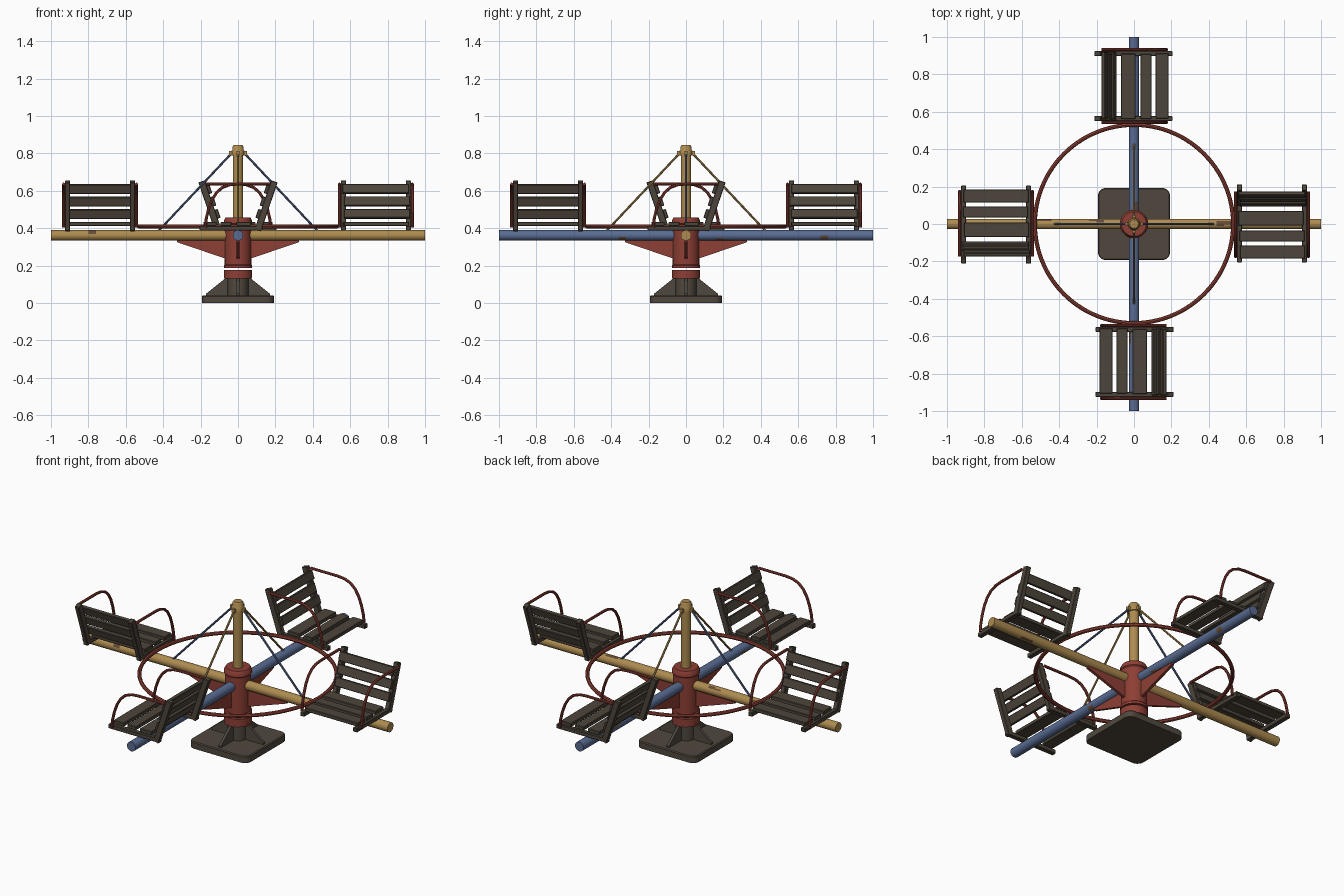
import bpy, bmesh, math, random
from mathutils import Vector, Matrix

if "Cube" in bpy.data.objects:
    bpy.data.objects.remove(bpy.data.objects["Cube"])

random.seed(4)


def mat(name, rgb):
    m = bpy.data.materials.new(name)
    m.diffuse_color = (*rgb, 1)
    m.use_nodes = True
    m.node_tree.nodes["Principled BSDF"].inputs["Base Color"].default_value = m.diffuse_color
    return m


RED = mat("faded red paint", (0.27, 0.05, 0.035))
YELLOW = mat("ochre yellow paint", (0.42, 0.26, 0.08))
BLUE = mat("dull blue paint", (0.10, 0.15, 0.29))
WOOD = mat("weathered dark wood", (0.075, 0.06, 0.043))
STEEL = mat("dark base steel", (0.08, 0.064, 0.048))
RUST = mat("rust", (0.13, 0.07, 0.035))


def finish(bm, name, mats, smooth=False):
    bmesh.ops.recalc_face_normals(bm, faces=bm.faces)
    me = bpy.data.meshes.new(name)
    bm.to_mesh(me)
    bm.free()
    for m in mats:
        me.materials.append(m)
    ob = bpy.data.objects.new(name, me)
    bpy.context.collection.objects.link(ob)
    if smooth:
        bpy.ops.object.select_all(action='DESELECT')
        ob.select_set(True)
        bpy.context.view_layer.objects.active = ob
        bpy.ops.object.shade_smooth_by_angle(angle=math.radians(40))
    return ob


def lathe(name, profile, m, n=28):
    """Spin (radius, z) points around z; zero radius closes the ends."""
    bm = bmesh.new()
    vs = [bm.verts.new((r, 0, z)) for r, z in profile]
    es = [bm.edges.new(p) for p in zip(vs, vs[1:])]
    bmesh.ops.spin(bm, geom=vs + es, cent=(0, 0, 0), axis=(0, 0, 1),
                   angle=2 * math.pi, steps=n)
    bmesh.ops.remove_doubles(bm, verts=bm.verts, dist=1e-5)
    return finish(bm, name, [m], True)


def tube(name, pts, r, m, n=8, closed=False):
    """Sweep a circle along a path."""
    pts = [Vector(p) for p in pts]
    bm = bmesh.new()
    rings = []
    for i, p in enumerate(pts):
        a = pts[i - 1] if i or closed else p
        b = pts[(i + 1) % len(pts)] if i < len(pts) - 1 or closed else p
        t = (b - a).normalized()
        ref = Vector((0, 0, 1)) if abs(t.z) < 0.99 and closed else Vector((0.13, 0.99, 0.05))
        if abs(t.dot(ref)) > 0.95:
            ref = Vector((0, 0, 1))
        u = t.cross(ref).normalized()
        v = t.cross(u)
        rings.append([bm.verts.new(p + r * (u * math.cos(k * math.tau / n) + v * math.sin(k * math.tau / n)))
                      for k in range(n)])
    pairs = list(zip(rings, rings[1:])) + ([(rings[-1], rings[0])] if closed else [])
    for A, B in pairs:
        for k in range(n):
            bm.faces.new((A[k], A[(k + 1) % n], B[(k + 1) % n], B[k]))
    if not closed:
        bm.faces.new(rings[0])
        bm.faces.new(rings[-1])
    return finish(bm, name, [m], True)


def prism(name, poly, y0, y1, m, bevel=0):
    """Extrude an (x, z) outline along y."""
    bm = bmesh.new()
    f = bm.faces.new([bm.verts.new((x, y0, z)) for x, z in poly])
    g = bmesh.ops.extrude_face_region(bm, geom=[f])["geom"]
    bmesh.ops.translate(bm, vec=(0, y1 - y0, 0), verts=[v for v in g if isinstance(v, bmesh.types.BMVert)])
    if bevel:
        bmesh.ops.bevel(bm, geom=bm.edges[:], offset=bevel, segments=1, affect='EDGES')
    return finish(bm, name, [m])


def turn(ob, k):
    ob.data.transform(Matrix.Rotation(k * math.pi / 2, 4, 'Z'))


# base plate with rounded corners
bm = bmesh.new()
bmesh.ops.create_cube(bm, size=1, matrix=Matrix.Translation((0, 0, 0.02)) @ Matrix.Diagonal((0.385, 0.385, 0.04, 1)))
bmesh.ops.bevel(bm, geom=[e for e in bm.edges if abs(e.verts[0].co.z - e.verts[1].co.z) > 0.01],
                offset=0.04, segments=5, profile=0.5, affect='EDGES')
bmesh.ops.bevel(bm, geom=[e for e in bm.edges if min(v.co.z for v in e.verts) > 0.039],
                offset=0.005, segments=1, affect='EDGES')
finish(bm, "base_plate", [STEEL])

# pedestal, hub and mast
lathe("pedestal", [(0, 0.03), (0.056, 0.03), (0.056, 0.135), (0, 0.135)], STEEL)
lathe("hub_collar", [(0, 0.13), (0.076, 0.13), (0.076, 0.177), (0, 0.177)], RED)
lathe("hub", [(0, 0.186), (0.076, 0.186), (0.076, 0.2), (0.071, 0.205), (0.071, 0.42), (0.076, 0.425),
              (0.076, 0.44), (0.066, 0.457), (0, 0.457)], RED)
lathe("mast", [(0, 0.44), (0.028, 0.44), (0.028, 0.79), (0.034, 0.79), (0.034, 0.815), (0.03, 0.82),
               (0.03, 0.835), (0.023, 0.845), (0, 0.845)], YELLOW)

# footrest hoop
tube("hoop", [(0.53 * math.cos(a * math.tau / 72), 0.53 * math.sin(a * math.tau / 72), 0.41)
              for a in range(72)], 0.011, RED, 8, True)


# arms with random rust patches
def arm(name, m, along_y, chance):
    ob = tube(name, [(-1 + i * 0.04, 0, 0.362) for i in range(51)], 0.028, m, 20)
    ob.data.materials.append(RUST)
    for _ in range(chance):
        cx, ca = random.uniform(-0.9, 0.9), random.uniform(0, math.tau)
        for p in ob.data.polygons:
            a = math.atan2(p.center.z - 0.362, p.center.y)
            d = abs((a - ca + math.pi) % math.tau - math.pi)
            if len(p.vertices) == 4 and (p.center.x - cx) ** 2 / 0.0012 + d * d / 0.2 < 1:
                p.material_index = 1
    if along_y:
        turn(ob, 1)


arm("yellow_arm", YELLOW, False, 5)
arm("blue_arm", BLUE, True, 14)

# hoop-style armrest path: rises from the seat front, bends back to the post
arc = [(-0.175, 0.405), (-0.17, 0.45), (-0.158, 0.50), (-0.14, 0.55), (-0.115, 0.59),
       (-0.085, 0.617), (-0.045, 0.632), (0, 0.636), (0.175, 0.636)]
lean = Vector((0.085, 0.25)).normalized()   # back direction in (x, z)
nrm = Vector((lean.y, -lean.x))


def box_on(name, origin, axis, side, a0, a1, t0, t1, y0, y1, m):
    c = [origin + axis * a + side * t for a, t in ((a0, t0), (a1, t0), (a1, t1), (a0, t1))]
    return prism(name, [tuple(p) for p in c], y0, y1, m, 0.003)


foot = Vector((0.10, 0.39))
for k in range(4):
    parts = []
    # hub and pedestal gussets
    parts.append(prism("hub_gusset", [(0.06, 0.345), (0.325, 0.345), (0.325, 0.325), (0.06, 0.235)], -0.008, 0.008, RED))
    parts.append(prism("base_gusset", [(0.045, 0.035), (0.17, 0.035), (0.17, 0.05), (0.07, 0.13), (0.045, 0.13)],
                       -0.008, 0.008, STEEL))
    # stay cable and its lug
    parts.append(tube("stay_cable", [(0.035, 0, 0.80), (0.43, 0, 0.38)], 0.006, YELLOW if k % 2 else BLUE))
    parts.append(prism("cable_lug", [(0.025, 0.79), (0.047, 0.79), (0.047, 0.812), (0.025, 0.812)], -0.009, 0.009, YELLOW))
    # bench, modelled on the front arm with its backrest towards +x
    for y0, y1, hy in ((-0.925, -0.897, -0.932), (-0.578, -0.55, -0.543)):
        parts.append(prism("seat_rail", [(-0.205, 0.388), (0.13, 0.388), (0.13, 0.413), (-0.205, 0.413)],
                           y0, y1, WOOD, 0.003))
        parts.append(box_on("back_post", foot, lean, nrm, 0, 0.277, -0.012, 0.024, y0, y1, WOOD))
        parts.append(tube("armrest", [(x, hy, z) for x, z in arc], 0.008, RED))
    for x0, x1 in ((-0.185, -0.115), (-0.093, -0.035), (-0.008, 0.07)):
        j = random.uniform(-0.006, 0.006)
        parts.append(prism("seat_slat", [(x0, 0.412), (x1, 0.412), (x1, 0.434), (x0, 0.434)],
                           -0.91 + j, -0.562 + j, WOOD, 0.003))
    for a0, a1 in ((0.06, 0.11), (0.13, 0.182), (0.2, 0.252)):
        j = random.uniform(-0.006, 0.006)
        parts.append(box_on("back_slat", foot, lean, nrm, a0, a1, -0.028, -0.008, -0.915 + j, -0.56 + j, WOOD))
    for ob in parts:
        turn(ob, k)
